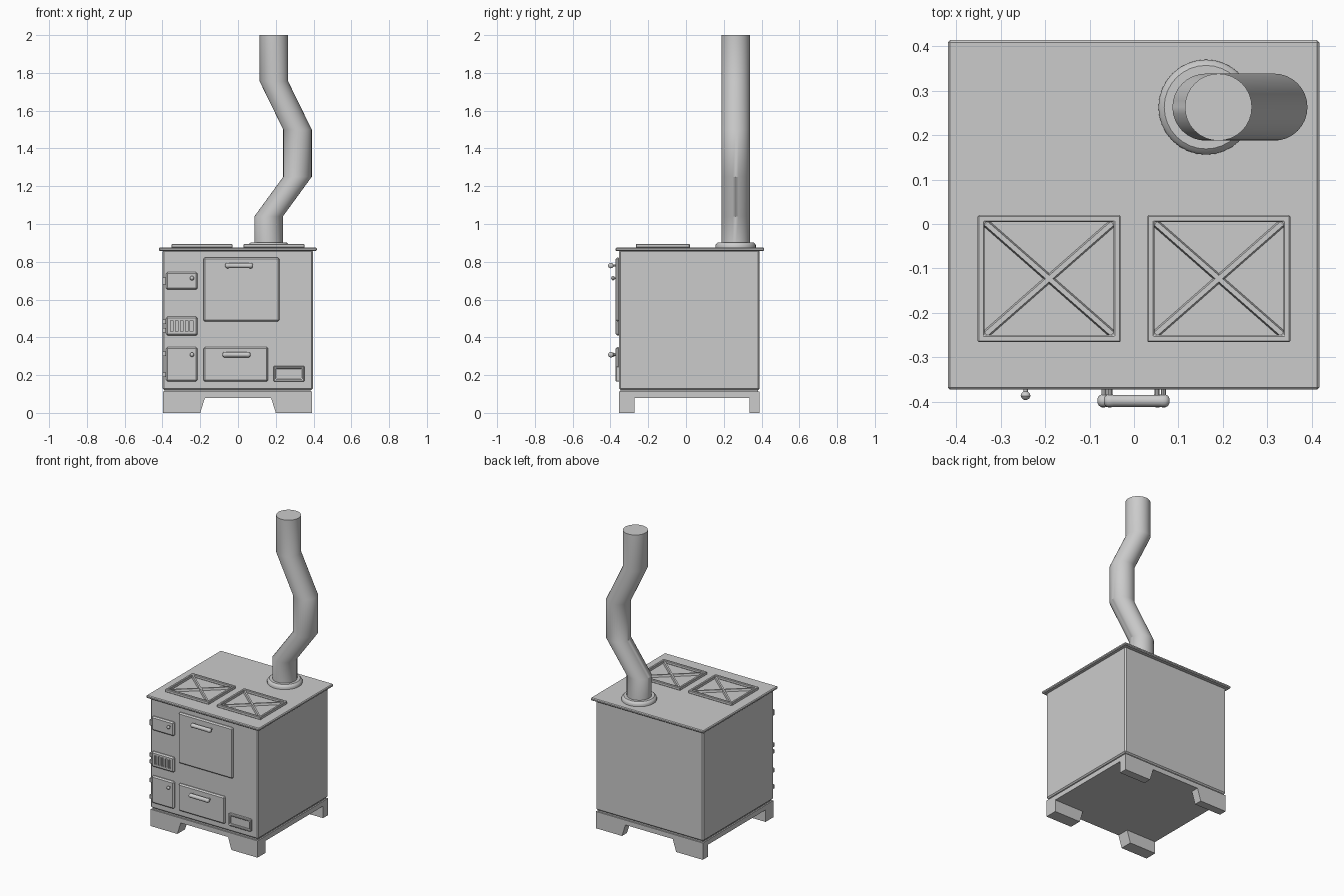
import bpy, bmesh, math
from mathutils import Vector

if "Cube" in bpy.data.objects:
    bpy.data.objects.remove(bpy.data.objects["Cube"])


def finish(name, bm, bevel=0.0, smooth=False, segments=1):
    bmesh.ops.recalc_face_normals(bm, faces=bm.faces)
    me = bpy.data.meshes.new(name)
    bm.to_mesh(me)
    bm.free()
    ob = bpy.data.objects.new(name, me)
    bpy.context.collection.objects.link(ob)
    if smooth:
        bpy.context.view_layer.objects.active = ob
        ob.select_set(True)
        bpy.ops.object.shade_smooth_by_angle(angle=math.radians(35))
        ob.select_set(False)
    if bevel:
        m = ob.modifiers.new("bevel", 'BEVEL')
        m.width = bevel
        m.segments = segments
    return ob


def add_box(bm, x, y, z):
    vs = bmesh.ops.create_cube(bm, size=1)["verts"]
    for v in vs:
        v.co = Vector([(a + b) / 2 + c * (b - a) for c, (a, b) in zip(v.co, (x, y, z))])
    return vs


def boxes(name, items, bevel=0.0):
    bm = bmesh.new()
    for it in items:
        add_box(bm, *it)
    return finish(name, bm, bevel)


def tube(name, rings, axis, n=32):
    """Skin circles (centre, radius), all perpendicular to one axis."""
    bm = bmesh.new()
    loops = []
    for c, r in rings:
        loop = []
        for i in range(n):
            a = 2 * math.pi * i / n
            p = [0, 0, 0]
            p[(axis + 1) % 3] = r * math.cos(a)
            p[(axis + 2) % 3] = r * math.sin(a)
            loop.append(bm.verts.new(Vector(c) + Vector(p)))
        loops.append(loop)
    for l0, l1 in zip(loops, loops[1:]):
        for i in range(n):
            j = (i + 1) % n
            bm.faces.new((l0[i], l0[j], l1[j], l1[i]))
    bm.faces.new(loops[0])
    bm.faces.new(loops[-1])
    return finish(name, bm, smooth=True)


def frame(bm, x, y, z, w, flat):
    """Rectangular mitred frame; flat=2 lies in xy, flat=1 stands in xz."""
    u, v = (x, y) if flat == 2 else (x, z)
    d = z if flat == 2 else y

    def P(a, b, h):
        return bm.verts.new((a, b, h) if flat == 2 else (a, h, b))
    rings = []
    for h, i in ((d[0], 0), (d[1], 0), (d[1], w), (d[0], w)):
        rings.append([P(u[s] + (i if s == 0 else -i), v[t] + (i if t == 0 else -i), h)
                      for s, t in ((0, 0), (1, 0), (1, 1), (0, 1))])
    for k in range(4):
        a, b = rings[k], rings[(k + 1) % 4]
        for i in range(4):
            j = (i + 1) % 4
            bm.faces.new((a[i], a[j], b[j], b[i]))


FRONT, BACK = -0.355, 0.39

# Base slab with four tapered feet
bm = bmesh.new()
add_box(bm, (-0.397, 0.393), (FRONT, BACK), (0.08, 0.112))
for y in ((FRONT, -0.273), (0.337, BACK)):
    for s, edge in ((-1, -0.397), (1, 0.393)):
        for v in add_box(bm, sorted((edge, s * 0.2)), y, (0, 0.08)):
            if abs(v.co.x) < 0.3 and v.co.z > 0.04:
                v.co.x = s * 0.175
finish("base_with_feet", bm)

# Body, shadow gap and top plate
boxes("base_gap", [((-0.388, 0.384), (FRONT + 0.009, BACK - 0.009), (0.105, 0.13))])
boxes("stove_body", [((-0.4, 0.396), (FRONT, BACK), (0.122, 0.862))], 0.008)
boxes("top_plate", [((-0.419, 0.417), (-0.373, 0.414), (0.857, 0.875))], 0.005)

# Cooking plates: raised frame with crossed ribs
for name, x0, x1 in (("left", -0.352, -0.03), ("right", 0.03, 0.352)):
    y0, y1 = -0.266, 0.02
    bm = bmesh.new()
    frame(bm, (x0, x1), (y0, y1), (0.874, 0.894), 0.016, 2)
    finish(name + "_hob_frame", bm, 0.003)
    bm = bmesh.new()
    cx, cy = (x0 + x1) / 2, (y0 + y1) / 2
    w, h = x1 - x0 - 0.03, y1 - y0 - 0.03
    length, ang = math.hypot(w, h) - 0.01, math.atan2(h, w)
    for s in (-1, 1):
        for v in add_box(bm, (-length / 2, length / 2), (-0.009, 0.009), (0.874, 0.889)):
            x, y = v.co.x, v.co.y
            if v.co.z > 0.88:
                y *= 0.6
            c, sn = math.cos(ang), s * math.sin(ang)
            v.co.x, v.co.y = cx + x * c - y * sn, cy + x * sn + y * c
    finish(name + "_hob_cross_ribs", bm)

# Front doors
DY = (-0.372, FRONT + 0.005)
LX = (-0.38, -0.215)
boxes("oven_door", [((-0.183, 0.219), DY, (0.484, 0.823))], 0.008)
boxes("drawer_front", [((-0.183, 0.16), DY, (0.166, 0.348))], 0.008)
boxes("upper_left_door", [(LX, DY, (0.652, 0.745))], 0.008)
boxes("lower_left_door", [(LX, DY, (0.166, 0.348))], 0.008)
grate = boxes("vent_door", [(LX, DY, (0.409, 0.51))], 0.008)

# Vent slots
slots = [((x - 0.007, x + 0.007), (-0.39, -0.36), (0.43, 0.488))
         for x in [-0.35 + 0.026 * i for i in range(5)]]
cutter = boxes("vent_slot_cutter", slots)
cutter.hide_render = True
cutter.hide_set(True)
m = grate.modifiers.new("slots", 'BOOLEAN')
m.operation = 'DIFFERENCE'
m.object = cutter

# Small framed ash flap
bm = bmesh.new()
frame(bm, (0.188, 0.352), DY, (0.166, 0.247), 0.014, 1)
finish("ash_flap_frame", bm, 0.004)
boxes("ash_flap_panel", [((0.2, 0.34), (-0.36, FRONT + 0.005), (0.178, 0.235))])

# Hinges
for i, z in enumerate((0.698, 0.482, 0.437, 0.312, 0.202)):
    h = 0.018 if i == 0 else 0.012
    tube(f"hinge_{i + 1}", [((-0.39, -0.36, z - h), 0.009), ((-0.39, -0.36, z + h), 0.009)], 2, 12)
    boxes(f"hinge_leaf_{i + 1}", [((-0.39, -0.375), (-0.364, -0.356), (z - h * .7, z + h * .7))])

# Bar handles on posts
for name, cx, z in (("oven", 0.006, 0.78), ("drawer", -0.008, 0.308)):
    prof = ((-0.074, 0.005), (-0.071, 0.011), (-0.065, 0.0145), (-0.057, 0.0145), (-0.052, 0.0135),
            (0.052, 0.0135), (0.057, 0.0145), (0.065, 0.0145), (0.071, 0.011), (0.074, 0.005))
    tube(name + "_handle", [((cx + t, -0.398, z), r) for t, r in prof], 0, 16)
    for s in (-1, 1):
        tube(f"{name}_handle_post_{'left' if s < 0 else 'right'}",
             [((cx + s * 0.06, y, z), 0.006) for y in (-0.395, -0.365)], 1, 10)

# Door knobs
for name, z in (("upper", 0.713), ("lower", 0.308)):
    prof = ((-0.396, 0.003), (-0.393, 0.008), (-0.387, 0.0115), (-0.381, 0.0095), (-0.377, 0.005), (-0.365, 0.005))
    tube(name + "_knob", [((-0.244, y, z), r) for y, r in prof], 1, 14)

# Flue collar and bent pipe
PY = 0.263
tube("flue_collar", [((0.162, PY, z), r) for z, r in
                     ((0.874, 0.107), (0.888, 0.107), (0.895, 0.103), (0.903, 0.094), (0.903, 0.07))], 2)
tube("flue_pipe", [((x, PY, z), 0.0755) for x, z in
                   ((0.162, 0.875), (0.162, 1.04), (0.315, 1.25), (0.315, 1.5), (0.19, 1.755), (0.19, 2.0))], 2)
